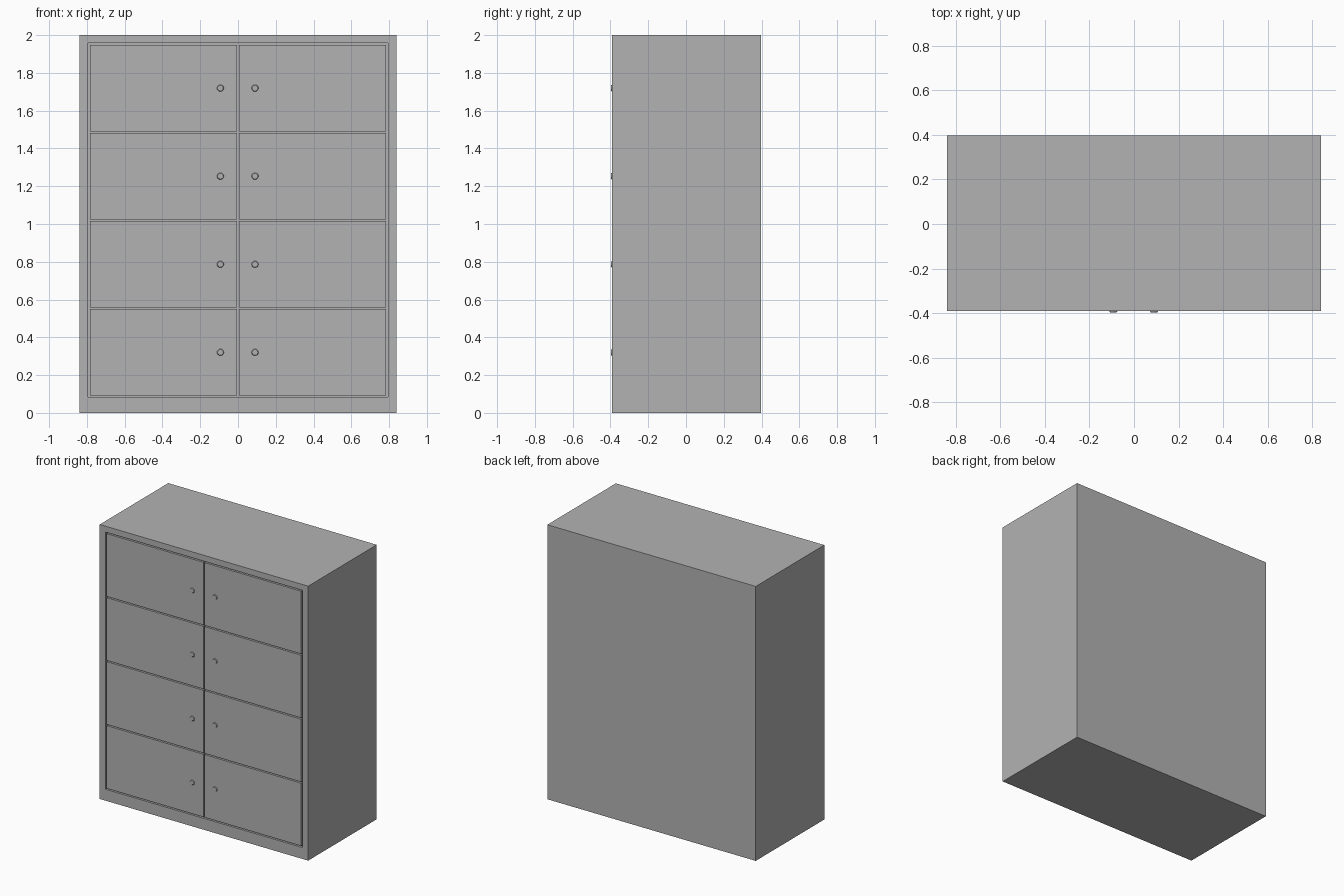
import bpy, bmesh, math
from mathutils import Matrix, Vector

if "Cube" in bpy.data.objects:
    bpy.data.objects.remove(bpy.data.objects["Cube"])

W, H = 0.84, 2.0                  # half width, height
FRONT, BACK = -0.392, 0.397
OPEN_X, OPEN_Z0, OPEN_Z1 = 0.793, 0.083, 1.957
GAP, DEPTH = 0.009, 0.02
COLS, ROWS = 2, 4

grey = bpy.data.materials.new("locker grey")
grey.diffuse_color = (0.45, 0.45, 0.45, 1)
grey.use_nodes = True
grey.node_tree.nodes["Principled BSDF"].inputs["Base Color"].default_value = grey.diffuse_color


def finish(bm, name):
    bmesh.ops.recalc_face_normals(bm, faces=bm.faces)
    me = bpy.data.meshes.new(name)
    bm.to_mesh(me)
    bm.free()
    me.materials.append(grey)
    ob = bpy.data.objects.new(name, me)
    bpy.context.collection.objects.link(ob)
    return ob


def box(bm, x0, x1, y0, y1, z0, z1):
    m = Matrix.Translation(((x0 + x1) / 2, (y0 + y1) / 2, (z0 + z1) / 2)) \
        @ Matrix.Diagonal((x1 - x0, y1 - y0, z1 - z0, 1))
    return bmesh.ops.create_cube(bm, size=1, matrix=m)


# Cabinet body with a shallow recess in the front
bm = bmesh.new()
box(bm, -W, W, FRONT, BACK, 0, H)
front = min(bm.faces, key=lambda f: f.calc_center_median().y)
bmesh.ops.inset_individual(bm, faces=[front], thickness=0.03)
for v in front.verts:
    v.co.x = math.copysign(OPEN_X, v.co.x)
    v.co.z = OPEN_Z1 if v.co.z > H / 2 else OPEN_Z0
bottom = bmesh.ops.extrude_discrete_faces(bm, faces=[front])["faces"][0]
for v in bottom.verts:
    v.co.y += DEPTH
finish(bm, "cabinet_body")

# Flush doors separated by thin gaps, each with a round lock near the middle
door_w = (2 * OPEN_X - GAP * (COLS + 1)) / COLS
door_h = (OPEN_Z1 - OPEN_Z0 - GAP * (ROWS + 1)) / ROWS
for r in range(ROWS):
    for c in range(COLS):
        x0 = -OPEN_X + GAP + c * (door_w + GAP)
        z0 = OPEN_Z0 + GAP + r * (door_h + GAP)
        bm = bmesh.new()
        box(bm, x0, x0 + door_w, FRONT, FRONT + DEPTH, z0, z0 + door_h)
        finish(bm, f"door_{r}_{c}")

        bm = bmesh.new()
        pos = Vector((-0.093 if c == 0 else 0.09, FRONT - 0.0025, z0 + door_h / 2))
        bmesh.ops.create_cone(bm, cap_ends=True, segments=20, radius1=0.018,
                              radius2=0.015, depth=0.005,
                              matrix=Matrix.Translation(pos) @ Matrix.Rotation(math.pi / 2, 4, 'X'))
        finish(bm, f"lock_{r}_{c}")
